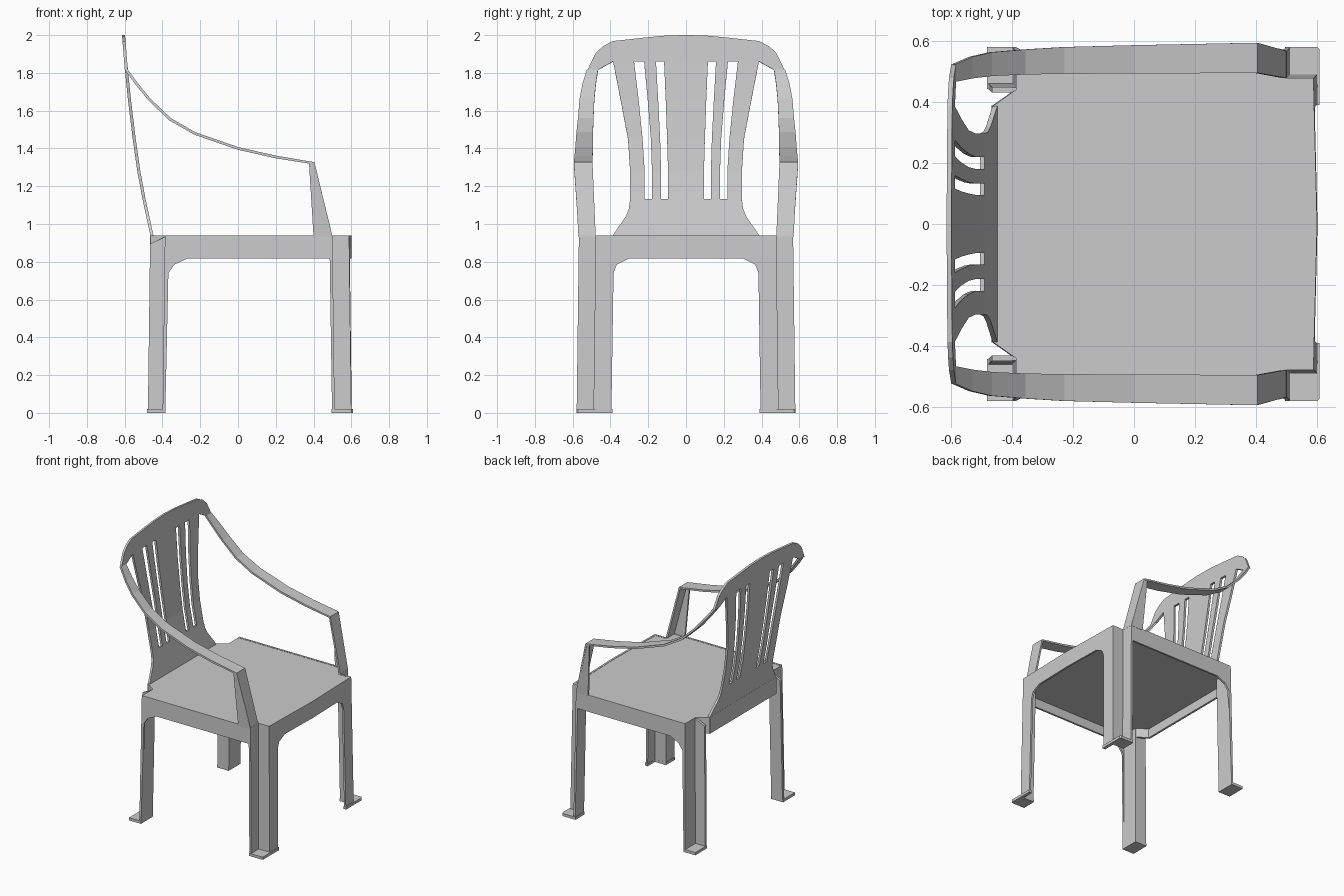
import bpy, bmesh, math

if "Cube" in bpy.data.objects:
    bpy.data.objects.remove(bpy.data.objects["Cube"])


def finish(name, bm, thick=0.0):
    """Turn a +y half into an object mirrored across y, optionally thickened."""
    bmesh.ops.recalc_face_normals(bm, faces=bm.faces)
    me = bpy.data.meshes.new(name)
    bm.to_mesh(me)
    bm.free()
    ob = bpy.data.objects.new(name, me)
    bpy.context.collection.objects.link(ob)
    m = ob.modifiers.new("mirror", 'MIRROR')
    m.use_axis = (False, True, False)
    m.merge_threshold = 0.0005
    if thick:
        s = ob.modifiers.new("thickness", 'SOLIDIFY')
        s.thickness = thick
        s.offset = 0
    return ob


def splay(x, y, z):
    """Lean the lower parts outward toward the floor, and the arm post outward at the top."""
    if z < 0.94:
        k = 0.012 * (1 - z / 0.94)
        x += math.copysign(min(k, abs(x)), x)
        y += k if y > 0.01 else 0
    else:
        y += 0.022 * (z - 0.94) / 0.38
    return x, y, z


def bow(x, y, z):
    """Front edge bulges gently at the middle."""
    x, y2, z = splay(x, y, z)
    return x + 0.012 * max(0, 1 - y / 0.48), y2, z


def prism(name, pts, axis, a, b, warp=splay):
    """Extrude a 2D outline along an axis from a to b."""
    place = {'x': lambda p, d: (d, p[0], p[1]),
             'y': lambda p, d: (p[0], d, p[1]),
             'z': lambda p, d: (p[0], p[1], d)}[axis]
    bm = bmesh.new()
    rings = [[bm.verts.new(warp(*place(p, d))) for p in pts] for d in (a, b)]
    # keep the mirror plane open so both halves weld cleanly
    n = len(pts)
    for i in range(n):
        j = (i + 1) % n
        if any(abs(v.co.y) > 1e-5 for v in (rings[0][i], rings[0][j], rings[1][i], rings[1][j])):
            bm.faces.new((rings[0][i], rings[0][j], rings[1][j], rings[1][i]))
    caps = [bm.faces.new(r) for r in rings]
    bmesh.ops.triangulate(bm, faces=caps)
    return finish(name, bm)


def rect(a0, a1, b0, b1):
    return [(a0, b0), (a1, b0), (a1, b1), (a0, b1)]


def flat(x, y, z):
    return x, y, z


# Seat slab with notched corners
prism("seat", [(-0.455, 0), (-0.455, 0.385), (-0.387, 0.43), (-0.387, 0.56), (0.5, 0.56),
               (0.5, 0.475), (0.585, 0.475), (0.585, 0)], 'z', 0.885, 0.938,
      lambda x, y, z: (x + (0.012 * (1 - y / 0.475) if x > 0.55 else 0), y, z))

# Front apron running down into the front leg faces
prism("front_apron", [(0, 0.94), (0.478, 0.94), (0.478, 0), (0.383, 0), (0.381, 0.74),
                      (0.365, 0.785), (0.3, 0.818), (0, 0.818)], 'x', 0.574, 0.588, bow)

# Side apron with the leg edges
prism("side_apron", [(-0.387, 0.94), (-0.387, 0), (-0.373, 0), (-0.366, 0.74), (-0.335, 0.785),
                     (-0.265, 0.818), (0.484, 0.818), (0.486, 0), (0.5, 0), (0.5, 0.94)],
      'y', 0.553, 0.567)

# Back apron and its diagonal corner piece
prism("back_apron", rect(0, 0.387, 0.818, 0.94), 'x', -0.465, -0.45)
prism("back_corner", [(-0.465, 0.385), (-0.45, 0.38), (-0.38, 0.425), (-0.387, 0.44)],
      'z', 0.818, 0.938)

# Angle-section legs, open toward the outer corner
prism("front_leg_cross", rect(0.486, 0.5, 0, 0.94), 'y', 0.466, 0.567).data
prism("front_leg_side", rect(0.486, 0.588, 0, 0.94), 'y', 0.464, 0.478)
prism("back_leg_cross", rect(-0.387, -0.373, 0, 0.938), 'y', 0.43, 0.567)
prism("back_leg_side", [(-0.465, 0), (-0.373, 0), (-0.373, 0.93), (-0.39, 0.93), (-0.465, 0.895)],
      'y', 0.43, 0.448)

# Feet
prism("front_foot", [(0.495, 0.475), (0.495, 0.58), (0.6, 0.58), (0.608, 0.572), (0.608, 0.39),
                     (0.585, 0.39), (0.585, 0.475)], 'z', 0, 0.02, flat)
prism("back_foot", rect(-0.482, -0.385, 0.442, 0.58), 'z', 0, 0.02, flat)

# Arm post outer panel
prism("arm_post", [(0.4, 0.93), (0.498, 0.93), (0.408, 1.315), (0.376, 1.32)], 'y', 0.556, 0.569)

# Armrest ribbon: x, z, inner y, outer y
arm = [(-0.59, 1.815, 0.466, 0.524), (-0.535, 1.74, 0.477, 0.548), (-0.47, 1.66, 0.485, 0.563),
       (-0.36, 1.555, 0.49, 0.572), (-0.23, 1.48, 0.492, 0.58), (0, 1.40, 0.493, 0.586),
       (0.2, 1.355, 0.494, 0.59), (0.4, 1.322, 0.495, 0.594), (0.494, 0.93, 0.478, 0.567)]
bm = bmesh.new()
rows = [(bm.verts.new((x, a, z)), bm.verts.new((x, b, z))) for x, z, a, b in arm]
for p, q in zip(rows, rows[1:]):
    bm.faces.new((p[0], p[1], q[1], q[0]))
finish("armrest", bm, 0.014)

# Slatted backrest
lean = [(0.9, -0.448), (0.94, -0.456), (1.13, -0.497), (1.3, -0.529), (1.55, -0.563),
        (1.8, -0.59), (2.0, -0.606)]


def back_x(z):
    for (z0, x0), (z1, x1) in zip(lean, lean[1:]):
        if z <= z1:
            break
    return x0 + (x1 - x0) * (z - z0) / (z1 - z0)


low, mid = [0, 0.095, 0.132, 0.18, 0.219], [0, 0.1, 0.137, 0.186, 0.23]
high, top = [0, 0.107, 0.147, 0.202, 0.25], [0, 0.116, 0.159, 0.222, 0.275]
profile = [(0.9, low, 0.386), (0.94, low, 0.386), (1.04, low, 0.318), (1.08, low, 0.302),
           (1.13, low, 0.296), (1.28, low, 0.296), (1.45, mid, 0.307),
           (1.65, high, 0.345), (1.86, top, 0.386)]
bm = bmesh.new()


def bv(y, z):
    return bm.verts.new((back_x(z), y, z))


rows = [[bv(y, z) for y in ys + [edge]] for z, ys, edge in profile]
rows.append([bv(y, z) for y, z in zip(top + [0.386], (2.0, 1.996, 1.992, 1.986, 1.98, 1.968))])
for r, (p, q) in enumerate(zip(rows, rows[1:])):
    for c in range(5):
        if c in (1, 3) and 4 <= r < 8:      # slots
            continue
        bm.faces.new((p[c], p[c + 1], q[c + 1], q[c]))
# shoulder joining the arm
inner, outer = bv(0.466, 1.815), bv(0.524, 1.81)
s1, s2 = bv(0.437, 1.942), bv(0.478, 1.905)
bm.faces.new((rows[8][5], inner, s1, rows[9][5]))
bm.faces.new((inner, outer, s2, s1))
finish("backrest", bm, 0.016)
